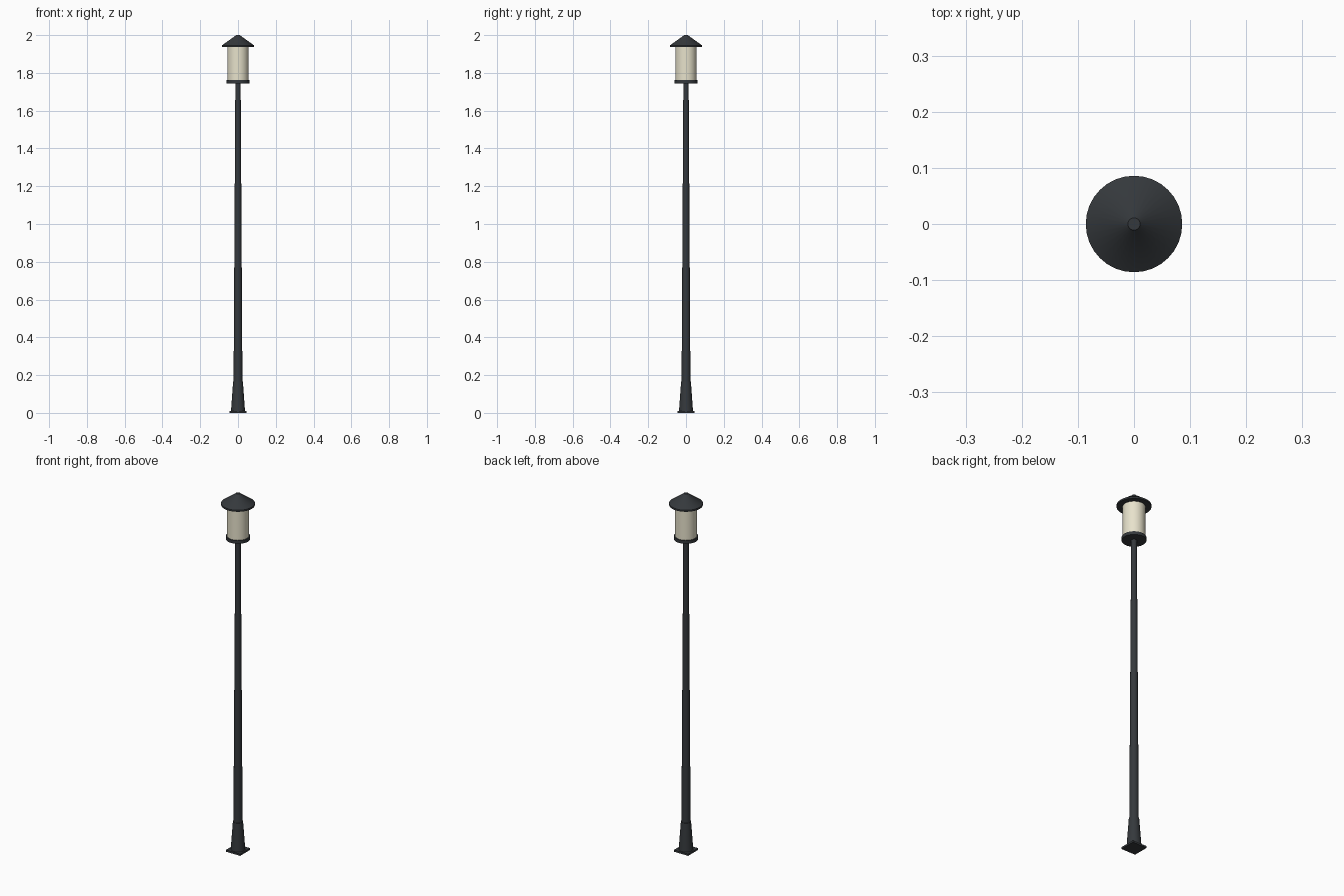
import bpy, bmesh, math

if "Cube" in bpy.data.objects:
    bpy.data.objects.remove(bpy.data.objects["Cube"])


def material(name, color):
    m = bpy.data.materials.new(name)
    m.diffuse_color = color
    m.use_nodes = True
    m.node_tree.nodes["Principled BSDF"].inputs["Base Color"].default_value = m.diffuse_color
    return m


DARK = material("dark_metal", (0.035, 0.04, 0.045, 1))
GLASS = material("cream_glass", (0.80, 0.76, 0.60, 1))


def lathe(name, profile, sides, mat):
    """Closed solid of revolution from (radius, z) points, bottom to top."""
    bm = bmesh.new()
    rings = []
    for r, z in profile:
        rings.append([bm.verts.new((r * math.cos(2 * math.pi * i / sides),
                                    r * math.sin(2 * math.pi * i / sides), z))
                      for i in range(sides)])
    for low, high in zip(rings, rings[1:]):
        for i in range(sides):
            j = (i + 1) % sides
            bm.faces.new((low[i], low[j], high[j], high[i]))
    bm.faces.new(rings[0][::-1])
    bm.faces.new(rings[-1])
    mesh = bpy.data.meshes.new(name)
    bm.to_mesh(mesh)
    bm.free()
    ob = bpy.data.objects.new(name, mesh)
    bpy.context.collection.objects.link(ob)
    mesh.materials.append(mat)
    bpy.ops.object.select_all(action='DESELECT')
    ob.select_set(True)
    bpy.context.view_layer.objects.active = ob
    bpy.ops.object.shade_smooth_by_angle(angle=math.radians(25))
    return ob


# Square foot plate
bpy.ops.mesh.primitive_cube_add(size=1, location=(0, 0, 0.005))
plate = bpy.context.object
plate.name = "foot_plate"
plate.scale = (0.088, 0.088, 0.01)
plate.data.materials.append(DARK)

# Tapered pedestal and pole
lathe("pedestal", [(0.037, 0.01), (0.026, 0.165)], 24, DARK)
lathe("pole", [(0.0235, 0.16), (0.014, 1.75)], 24, DARK)

# Lantern: tray, glass cylinder, conical cap
lathe("lantern_tray", [(0.061, 1.745), (0.061, 1.763)], 32, DARK)
lathe("lantern_glass", [(0.056, 1.763), (0.056, 1.937)], 32, GLASS)
lathe("lantern_cap", [(0.086, 1.936), (0.086, 1.945), (0.013, 1.997), (0.011, 2.0)], 32, DARK)
